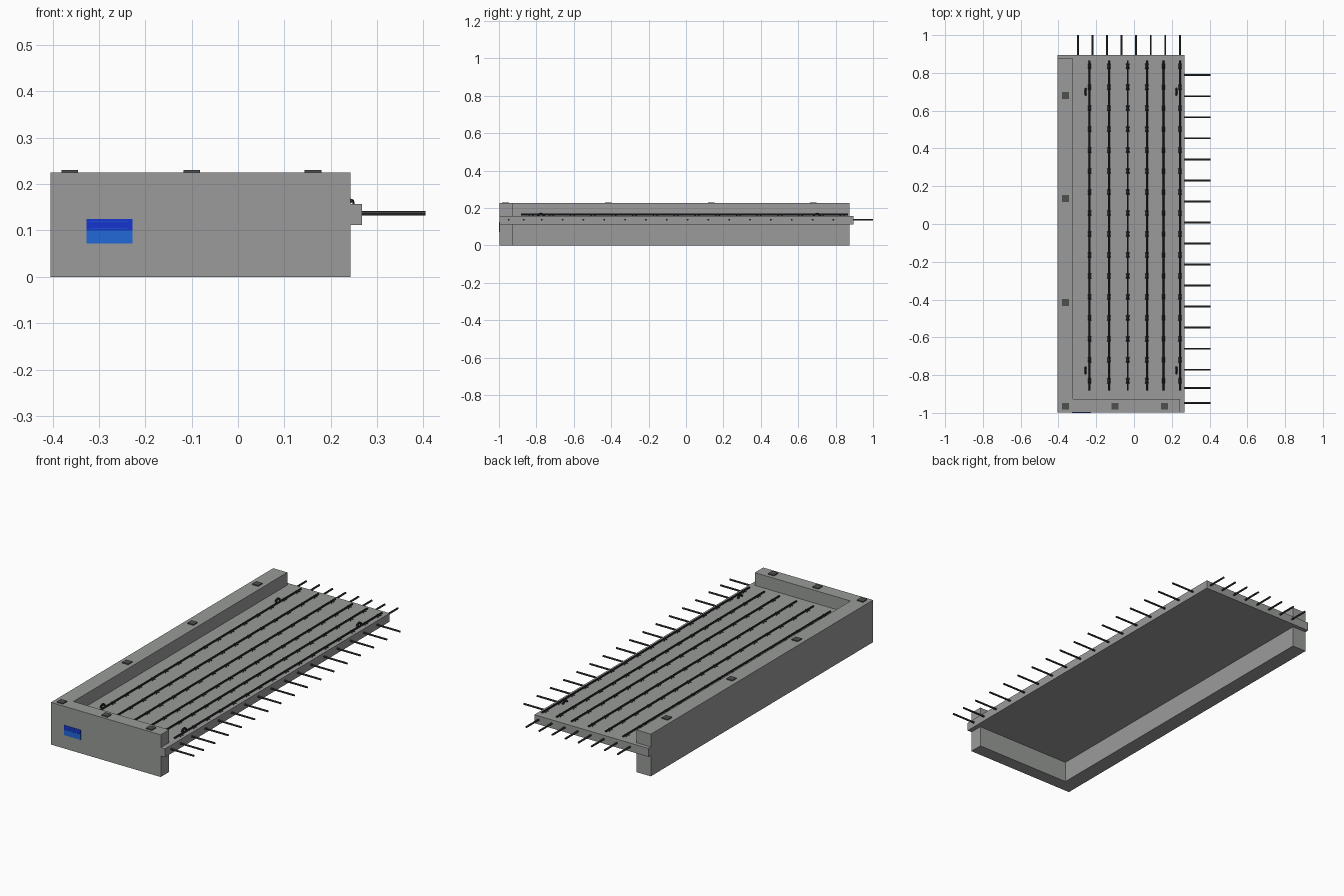
import bpy, bmesh, math
from mathutils import Vector

if "Cube" in bpy.data.objects:
    bpy.data.objects.remove(bpy.data.objects["Cube"])


def material(name, rgb):
    m = bpy.data.materials.new(name)
    m.diffuse_color = (*rgb, 1)
    m.use_nodes = True
    m.node_tree.nodes["Principled BSDF"].inputs["Base Color"].default_value = m.diffuse_color
    return m


CONCRETE = material("concrete grey", (0.32, 0.33, 0.32))
STEEL = material("dark steel", (0.05, 0.05, 0.05))
LATTICE = material("black steel", (0.025, 0.026, 0.025))
PAD = material("pad grey", (0.075, 0.08, 0.075))
DEEP_BLUE = material("deep blue", (0.008, 0.035, 0.62))
BLUE = material("mid blue", (0.015, 0.14, 0.68))


def finish(bm, name, mat):
    bmesh.ops.recalc_face_normals(bm, faces=bm.faces)
    mesh = bpy.data.meshes.new(name)
    bm.to_mesh(mesh)
    bm.free()
    mesh.materials.append(mat)
    ob = bpy.data.objects.new(name, mesh)
    bpy.context.collection.objects.link(ob)
    return ob


def prism(name, outline, z0, z1, mat):
    """Extrude an xy outline from z0 to z1."""
    bm = bmesh.new()
    face = bm.faces.new([bm.verts.new((x, y, z0)) for x, y in outline])
    new = bmesh.ops.extrude_face_region(bm, geom=[face])["geom"]
    bmesh.ops.translate(bm, vec=(0, 0, z1 - z0),
                        verts=[v for v in new if isinstance(v, bmesh.types.BMVert)])
    return finish(bm, name, mat)


def box(name, x0, x1, y0, y1, z0, z1, mat):
    return prism(name, [(x0, y0), (x1, y0), (x1, y1), (x0, y1)], z0, z1, mat)


def add_rod(bm, a, b, r, sides=8):
    a, b = Vector(a), Vector(b)
    d = b - a
    mat = d.to_track_quat('Z', 'Y').to_matrix().to_4x4()
    mat.translation = (a + b) / 2
    bmesh.ops.create_cone(bm, cap_ends=True, segments=sides, radius1=r,
                          radius2=r, depth=d.length, matrix=mat)


# L-shaped upstand walls, below and above the slab
L_SHAPE = [(-0.405, -0.998), (0.243, -0.998), (0.243, -0.927),
           (-0.322, -0.927), (-0.322, 0.875), (-0.405, 0.875)]
prism("lower_wall", L_SHAPE, 0, 0.112, CONCRETE)
prism("upper_wall", L_SHAPE, 0.157, 0.225, CONCRETE)

# Floor slab
box("slab", -0.405, 0.268, -0.998, 0.896, 0.112, 0.157, CONCRETE)

# Bearing pads along the top of the walls
pads = [(-0.363, y) for y in (0.68, 0.135, -0.415, -0.965)]
pads += [(-0.1, -0.965), (0.162, -0.965)]
for x, y in pads:
    box("bearing_pad", x - 0.018, x + 0.018, y - 0.018, y + 0.018, 0.224, 0.23, PAD)

# Projecting reinforcement bars on the right side and the back
bm = bmesh.new()
for y in [0.788 - 0.1114 * i for i in range(15)] + [-0.868, -0.948]:
    add_rod(bm, (0.24, y, 0.137), (0.405, y, 0.137), 0.005)
finish(bm, "side_bars", STEEL)
bm = bmesh.new()
for i in range(8):
    x = -0.297 + 0.0771 * i
    add_rod(bm, (x, 0.87, 0.137), (x, 1.0, 0.137), 0.005)
finish(bm, "end_bars", STEEL)

# Lattice girders: top chord with diagonal legs sinking into the slab
for gx in (-0.235, -0.133, -0.033, 0.068, 0.156, 0.243):
    bm = bmesh.new()
    add_rod(bm, (gx, -0.882, 0.164), (gx, 0.866, 0.164), 0.005)
    for i in range(16):
        y = 0.835 - 0.111 * i
        for sx in (-1, 1):
            for sy in (-1, 1):
                add_rod(bm, (gx + sx * 0.005, y, 0.165),
                        (gx + sx * 0.009, y + sy * 0.025, 0.147), 0.0022, 6)
    finish(bm, "lattice_girder", LATTICE)

# Lifting loops near the slab corners
for x in (-0.256, 0.224):
    for y in (0.70, -0.775):
        bm = bmesh.new()
        arc = [(x, y + 0.017 * math.cos(t * math.pi / 8),
                0.151 + 0.018 * math.sin(t * math.pi / 8)) for t in range(9)]
        for p, q in zip(arc, arc[1:]):
            add_rod(bm, p, q, 0.0055)
        finish(bm, "lifting_loop", LATTICE)

# Two-tone identification plate on the front face
box("plate_lower", -0.327, -0.228, -1.0, -0.997, 0.072, 0.1, BLUE)
box("plate_upper", -0.327, -0.228, -1.0, -0.997, 0.1, 0.125, DEEP_BLUE)
for z in (0.104, 0.118):
    box("plate_stripe", -0.32, -0.238, -1.0005, -0.999, z, z + 0.0015, BLUE)
